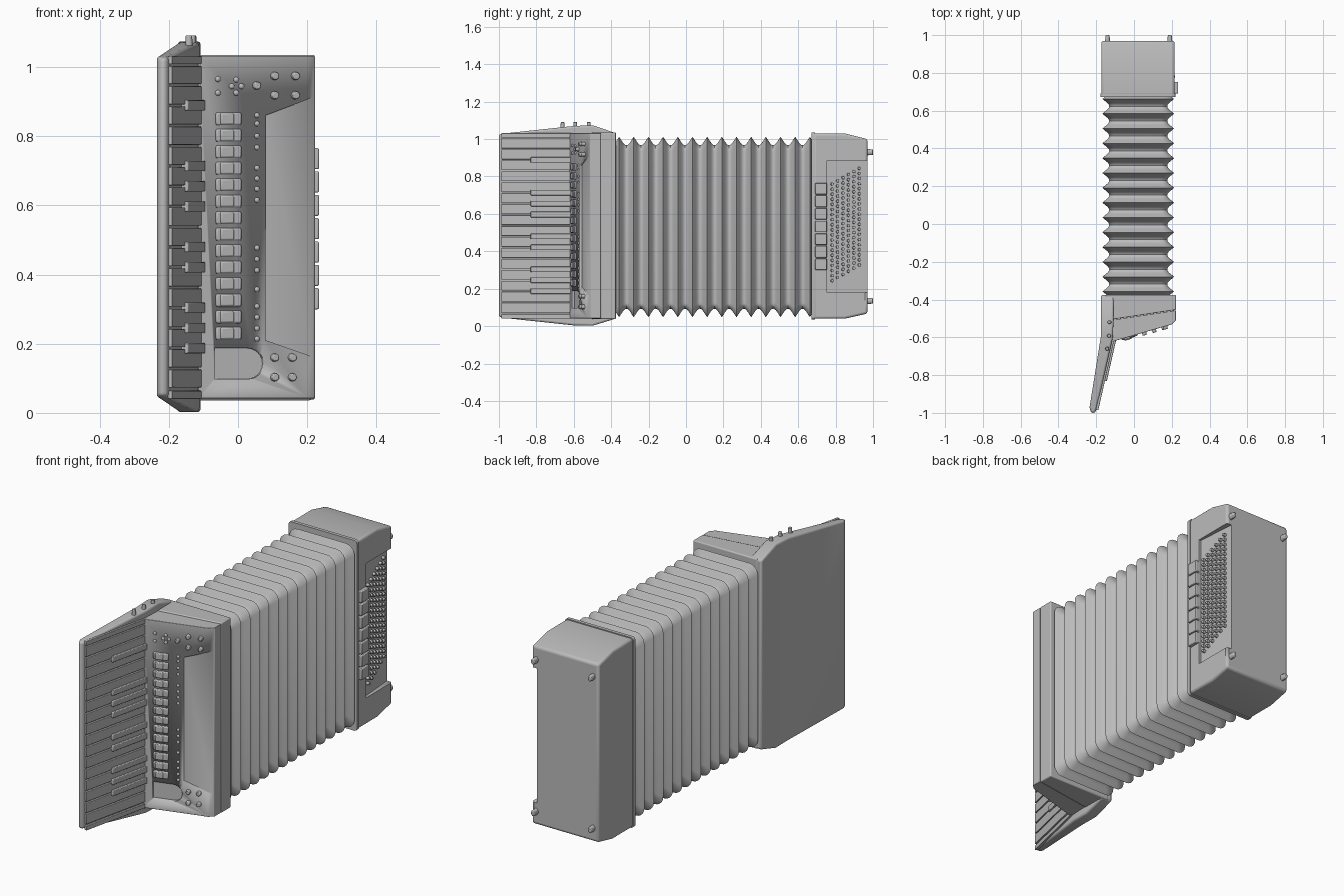
import bpy, bmesh, math
from mathutils import Matrix, Vector

if "Cube" in bpy.data.objects:
    bpy.data.objects.remove(bpy.data.objects["Cube"], do_unlink=True)

grey = bpy.data.materials.new("plain_grey")
grey.use_nodes = True
grey.diffuse_color = (0.5, 0.5, 0.5, 1)
grey.node_tree.nodes["Principled BSDF"].inputs["Base Color"].default_value = (0.5, 0.5, 0.5, 1)


def finish(bm, name, bevel=0, segments=3):
    bmesh.ops.recalc_face_normals(bm, faces=bm.faces)
    mesh = bpy.data.meshes.new(name)
    bm.to_mesh(mesh)
    bm.free()
    mesh.materials.append(grey)
    ob = bpy.data.objects.new(name, mesh)
    bpy.context.collection.objects.link(ob)
    if bevel:
        mod = ob.modifiers.new("round_edges", "BEVEL")
        mod.width, mod.segments, mod.limit_method = bevel, segments, "ANGLE"
    bpy.ops.object.select_all(action="DESELECT")
    ob.select_set(True)
    bpy.context.view_layer.objects.active = ob
    bpy.ops.object.shade_smooth_by_angle(angle=math.radians(35))
    return ob


def loft(name, rings, bevel=0, segments=3):
    """Skin a list of closed point rings and cap both ends."""
    bm = bmesh.new()
    loops = [[bm.verts.new(p) for p in ring] for ring in rings]
    for a, b in zip(loops, loops[1:]):
        for i in range(len(a)):
            j = (i + 1) % len(a)
            bm.faces.new((a[i], a[j], b[j], b[i]))
    bm.faces.new(loops[0])
    bm.faces.new(loops[-1])
    return finish(bm, name, bevel, segments)


def prism_z(name, xy, z0, z1, bevel=0):
    return loft(name, [[(x, y, z) for x, y in xy] for z in (z0, z1)], bevel)


def group(name, shape, items, bevel=0, segments=2):
    """Many copies of a box, pin or dome; items are (matrix, size)."""
    bm = bmesh.new()
    for mat, size in items:
        m = mat @ Matrix.Diagonal((*size, 1))
        if shape == "box":
            bmesh.ops.create_cube(bm, size=1, matrix=m)
        elif shape == "pin":
            bmesh.ops.create_cone(bm, cap_ends=True, segments=16, radius1=0.5,
                                  radius2=0.42, depth=1, matrix=m)
        else:
            bmesh.ops.create_uvsphere(bm, u_segments=12, v_segments=8, radius=0.5, matrix=m)
    return finish(bm, name, bevel, segments)


def cut(target, cutter):
    cutter.hide_render = True
    bpy.context.view_layer.objects.active = target
    mod = target.modifiers.new("cut", "BOOLEAN")
    mod.operation, mod.object, mod.solver = "DIFFERENCE", cutter, "EXACT"
    for m in list(target.modifiers):
        bpy.ops.object.modifier_apply(modifier=m.name)
    bpy.data.objects.remove(cutter, do_unlink=True)


def frame(origin, normal):
    """Frame whose local z follows a horizontal normal and local y points up."""
    n = Vector(normal).normalized()
    up = Vector((0, 0, 1))
    rot = Matrix((up.cross(n), up, n)).transposed().to_4x4()
    return Matrix.Translation(origin) @ rot


def rounded_rect(y, x0, x1, z0, z1, r, steps=5):
    pts = []
    corners = ((x1 - r, z1 - r), (x0 + r, z1 - r), (x0 + r, z0 + r), (x1 - r, z0 + r))
    for k, (cx, cz) in enumerate(corners):
        for i in range(steps + 1):
            a = math.pi / 2 * (k + i / steps)
            pts.append((cx + r * math.cos(a), y, cz + r * math.sin(a)))
    return pts


# Pleated bellows
PLEATS, STEPS = 13, 10
first, pitch = -0.358, 0.0785
rings = [rounded_rect(-0.385, -0.13, 0.175, 0.09, 0.97, 0.03)]
for i in range(PLEATS * STEPS + 1):
    t = i / STEPS
    d = 0.045 * abs(math.sin(math.pi * t)) ** 1.2
    rings.append(rounded_rect(first + pitch * t, -0.167 + d * 0.8, 0.212 - d * 0.8,
                              0.048 + d, 1.012 - d, 0.05 - d * 0.4))
rings.append(rounded_rect(0.69, -0.13, 0.175, 0.09, 0.97, 0.03))
loft("bellows", rings)

# Treble casing: rear frame and slanted front
SLOPE = 0.29


def face_y(x):
    return -0.62 + (x + 0.105) * SLOPE


prism_z("treble_frame", [(-0.15, -0.375), (-0.15, -0.505), (-0.11, -0.505), (0.222, -0.455),
                         (0.222, -0.375)], 0.038, 1.035, 0.006)
treble = prism_z("treble_casing", [(-0.115, -0.49), (-0.115, face_y(-0.115)), (0.2, face_y(0.2)),
                                   (0.222, -0.51), (0.222, -0.457), (-0.11, -0.507)],
                 0.042, 1.032, 0.016)
normal = (SLOPE, -1, 0)


def on_face(x, z, out=0.0):
    n = Vector(normal).normalized()
    return frame(Vector((x, face_y(x), z)) + n * out, normal)


def face_cutter(name, outline, depth):
    n = Vector(normal).normalized()
    return loft(name, [[Vector((x, face_y(x), z)) + n * k for x, z in outline]
                       for k in (-depth, 0.06)])


cut(treble, face_cutter("grille_cutter", [(0.08, 0.86), (0.26, 0.928), (0.26, 0.147), (0.08, 0.21)], 0.01))
slot = [(-0.068, 0.187), (-0.068, 0.098)]
slot += [(0.03 + 0.0445 * math.cos(a), 0.1425 + 0.0445 * math.sin(a))
         for a in [math.radians(-90 + 15 * i) for i in range(13)]]
cut(treble, face_cutter("slot_cutter", slot, 0.014))

# Register switches, lamps and knobs on the slanted front
group("register_switches", "box", [(on_face(-0.028, 0.85 - 0.0477 * i, 0.002), (0.076, 0.037, 0.014))
                                   for i in range(14)], 0.005)
group("switch_caps", "box", [(on_face(-0.034, 0.85 - 0.0477 * i, 0.008), (0.04, 0.033, 0.012))
                             for i in range(14)], 0.004)
lamp_rows = [0.86, 0.836, 0.8, 0.767, 0.708, 0.677, 0.647, 0.615, 0.477, 0.444, 0.412,
             0.357, 0.308, 0.276, 0.244, 0.214]
group("lamps", "dome", [(on_face(0.055, z), (0.016, 0.016, 0.014)) for z in lamp_rows])
pads = [(-0.058, 0.965), (-0.058, 0.925), (-0.005, 0.963), (-0.005, 0.925),
        (-0.018, 0.944), (0.01, 0.944)]
group("small_buttons", "dome", [(on_face(x, z), (0.017, 0.017, 0.014)) for x, z in pads])
knobs = [(0.053, 0.946)] + [(x, z) for x in (0.105, 0.165) for z in (0.974, 0.918)]
knobs += [(x, z) for x in (0.105, 0.156) for z in (0.16, 0.103)]
group("knobs", "pin", [(on_face(x, z, 0.005), (0.025, 0.025, 0.022)) for x, z in knobs], 0.003)

# Keyboard board, tapering to its front edge
stations = [(-1.0, -0.226, -0.206, 0.05, 1.025), (-0.975, -0.236, -0.197, 0.044, 1.03),
            (-0.6, -0.176, -0.112, 0.004, 1.07), (-0.5, -0.175, -0.108, 0.002, 1.074),
            (-0.376, -0.175, -0.108, 0.04, 1.032)]
loft("keyboard_board", [[(a, y, lo), (b, y, lo), (b, y, hi), (a, y, hi)]
                        for y, a, b, lo, hi in stations], 0.01)

# White and black keys lie along the sloping board
start, end = Vector((-0.196, -0.985, 0)), Vector((-0.111, -0.61, 0))
run = end - start
key_normal = Vector((-run.y, run.x, 0)) * -1


def on_board(t, z, out=0.0):
    return frame(start + run * t + key_normal.normalized() * out + Vector((0, 0, z)), key_normal)


WIDTH, LOW, COUNT = 0.0585, 0.07, 16
group("white_keys", "box", [(on_board(0.5, LOW + WIDTH * (i + 0.5)), (run.length, WIDTH - 0.006, 0.014))
                            for i in range(COUNT)], 0.002)
black_slots = [2, 3, 4, 6, 7, 9, 10, 11, 14]
group("black_keys", "box", [(on_board(0.71, LOW + WIDTH * i, 0.004), (run.length * 0.58, 0.03, 0.026))
                            for i in black_slots], 0.003)
for side, z in (("upper", 1.02), ("lower", 0.052)):
    group(side + "_key_cheek", "box", [(on_board(0.5, z), (run.length, 0.024, 0.014))], 0.002)

# Three posts on top of the keyboard
group("strap_posts", "pin", [(Matrix.Translation((x, y, 1.073)), (0.022, 0.022, 0.036))
                             for x, y in ((-0.142, -0.66), (-0.132, -0.592), (-0.13, -0.52))], 0.003)

# Bass casing with a recessed button panel
bass_yz = [(0.682, 0.04), (0.682, 1.03), (0.85, 1.03), (0.97, 1.0), (0.97, 0.067), (0.85, 0.04)]
bass = loft("bass_casing", [[(x, y, z) for y, z in bass_yz] for x in (-0.173, 0.215)], 0.012)
panel_start, panel_end = Vector((0.203, 0.755, 0)), Vector((0.185, 0.99, 0))
cut(bass, prism_z("panel_cutter", [panel_start[:2], panel_end[:2], (0.3, 0.99), (0.3, 0.755)],
                  0.18, 0.885))
loft("bass_rim", [rounded_rect(y, -0.177, 0.219, 0.036, 1.034, 0.015) for y in (0.672, 0.69)])

# Slanted rows of bass buttons
panel_run = panel_end - panel_start
panel_normal = Vector((panel_run.y, -panel_run.x, 0))
buttons = []
for col in range(6):
    spot = panel_start.lerp(panel_end, (0.027 + 0.029 * col) / panel_run.y)
    for row in range(20):
        z = 0.243 + 0.0168 * col + 0.0272 * row
        buttons.append((frame(spot + Vector((0.006, 0, z)), panel_normal), (0.018, 0.018, 0.018)))
group("bass_buttons", "pin", buttons)

# Bass register keys
group("bass_registers", "box", [(Matrix.Translation((0.218, 0.722, 0.33 + 0.0675 * i)),
                                 (0.032, 0.062, 0.061)) for i in range(7)], 0.004)

# Feet on the bass end
feet = [(x, z) for x in (-0.14, 0.19) for z in (0.135, 0.93)]
group("end_feet", "pin", [(frame((x, 0.981, z), (0, 1, 0)), (0.026, 0.036, 0.038))
                          for x, z in feet], 0.004)
